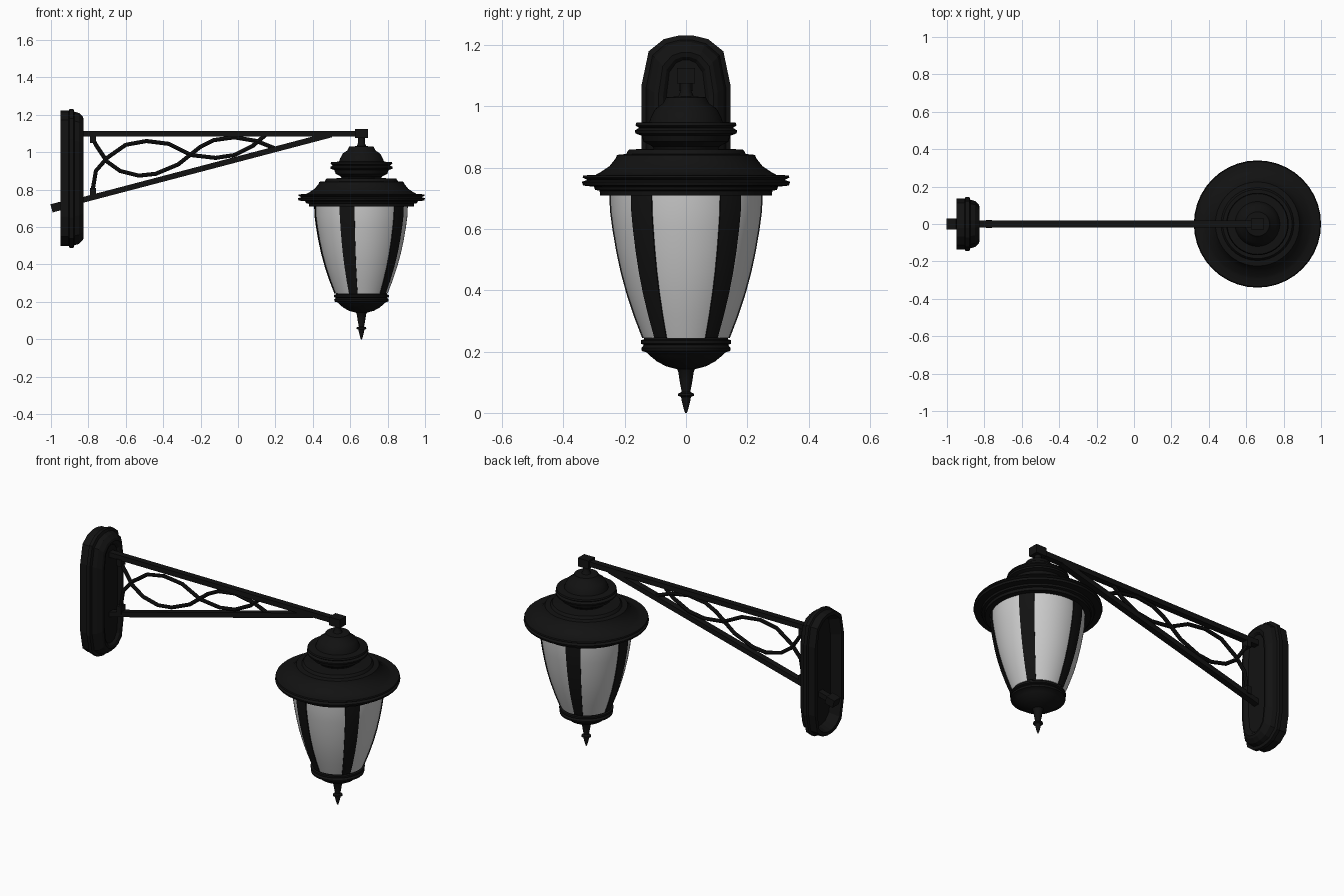
import bpy, bmesh
from math import sin, cos, pi, radians
from mathutils import Vector

if "Cube" in bpy.data.objects:
    bpy.data.objects.remove(bpy.data.objects["Cube"])

CX = 0.66  # lantern axis
black = bpy.data.materials.new("black_metal")
black.diffuse_color = (0.006, 0.006, 0.006, 1)
black.use_nodes = True
black.node_tree.nodes["Principled BSDF"].inputs["Base Color"].default_value = black.diffuse_color


def finish(name, bm, mat=black, smooth=None):
    bmesh.ops.recalc_face_normals(bm, faces=bm.faces)
    me = bpy.data.meshes.new(name)
    bm.to_mesh(me)
    bm.free()
    ob = bpy.data.objects.new(name, me)
    bpy.context.collection.objects.link(ob)
    if mat:
        me.materials.append(mat)
    if smooth:
        bpy.ops.object.select_all(action='DESELECT')
        ob.select_set(True)
        bpy.context.view_layer.objects.active = ob
        bpy.ops.object.shade_smooth_by_angle(angle=radians(smooth))
    return ob


def skin(bm, rings, cap=True):
    loops = [[bm.verts.new(p) for p in r] for r in rings]
    for a, b in zip(loops, loops[1:]):
        n = len(a)
        for i in range(n):
            bm.faces.new((a[i], a[(i + 1) % n], b[(i + 1) % n], b[i]))
    if cap:
        bm.faces.new(loops[0])
        bm.faces.new(loops[-1])


def lathe(name, profile, mat=black, n=40, cap=True):
    bm = bmesh.new()
    skin(bm, [[(CX + r * cos(2 * pi * i / n), r * sin(2 * pi * i / n), z)
               for i in range(n)] for r, z in profile], cap)
    return finish(name, bm, mat, 35)


def bar(name, a, b, w, h):
    a, b = Vector(a), Vector(b)
    side = Vector((0, w / 2, 0))
    up = (b - a).normalized().cross(Vector((0, -1, 0))) * h / 2
    bm = bmesh.new()
    skin(bm, [[p + side + up, p - side + up, p - side - up, p + side - up] for p in (a, b)])
    return finish(name, bm)


# Wall plate: faceted oval, stepped rim, recessed front and back
quarter = [(.145, .21), (.122, .32), (.072, .36), (.022, .372)]
outline = quarter + [(-y, z) for y, z in reversed(quarter)]
outline += [(-y, -z) for y, z in outline]
steps = [(-.89, .05), (-.95, .03), (-.95, .01), (-.905, .01), (-.90, 0), (-.88, 0),
         (-.875, .015), (-.85, .022), (-.83, .042), (-.825, .055), (-.83, .07), (-.842, .08)]
bm = bmesh.new()
skin(bm, [[(x, y * (.145 - d) / .145, .86 + z * (.372 - d) / .372) for y, z in outline]
          for x, d in steps])
finish("wall_plate", bm)

# Bracket arm, strut and clamps
bar("arm", (-.87, 0, 1.10), (.66, 0, 1.10), .036, .03)
bar("arm_end_block", (.625, 0, 1.10), (.695, 0, 1.10), .06, .05)
bar("strut", (-.99, 0, .703), (.50, 0, 1.095), .036, .03)
bar("strut_end", (-.997, 0, .70), (-.945, 0, .714), .06, .045)
bar("upper_clamp", (-.775, 0, 1.05), (-.775, 0, 1.09), .045, .03)
bar("lower_clamp", (-.775, 0, .765), (-.775, 0, .81), .045, .03)

# Interlaced scrolls between arm and strut
scrolls = {
    "scroll_falling": [(-.78, 1.08), (-.76, 1.04), (-.70, .95), (-.63, .90), (-.53, .875),
                       (-.44, .885), (-.32, .935), (-.20, 1.03), (-.13, 1.065), (-.02, 1.08),
                       (.10, 1.06), (.20, 1.02)],
    "scroll_rising": [(-.78, .78), (-.76, .90), (-.70, .97), (-.60, 1.04), (-.49, 1.06),
                      (-.37, 1.045), (-.25, .985), (-.12, .97), (-.02, .985), (.08, 1.035),
                      (.15, 1.095)],
}
for name, pts in scrolls.items():
    bm = bmesh.new()
    rings = []
    for i, (x, z) in enumerate(pts):
        p, q = pts[max(i - 1, 0)], pts[min(i + 1, len(pts) - 1)]
        t = Vector((q[0] - p[0], 0, q[1] - p[1])).normalized()
        nrm = t.cross(Vector((0, 1, 0)))
        rings.append([Vector((x, 0, z)) + .011 * (cos(k * pi / 4) * nrm +
                     sin(k * pi / 4) * Vector((0, 1, 0))) for k in range(8)])
    skin(bm, rings)
    finish(name, bm, black, 40)

# Lantern top: stem and cap, then the brimmed roof
lathe("cap", [(.018, 1.09), (.018, 1.05), (.025, 1.033), (.065, 1.03), (.075, 1.01), (.10, .993),
              (.115, .965), (.12, .95), (.162, .947), (.165, .938), (.153, .93), (.167, .922),
              (.165, .912), (.145, .905), (.138, .885), (.11, .87), (.10, .85)])
lathe("roof", [(.09, .862), (.185, .86), (.192, .852), (.195, .845), (.225, .842), (.23, .83),
               (.25, .805), (.28, .785), (.295, .777), (.335, .775), (.338, .768), (.322, .76),
               (.34, .754), (.336, .742), (.30, .738), (.297, .728), (.282, .725), (.28, .71),
               (.20, .708)])

# Glass bowl with five raised ribs
bowl = [(.248, .715), (.246, .66), (.238, .60), (.226, .53), (.211, .46), (.192, .39),
        (.167, .315), (.14, .245)]
lathe("glass_bowl", bowl, None, 60)
bm = bmesh.new()
for k in range(5):
    rings = []
    for r, z in bowl:
        angs = [radians(36 + 72 * k + d) for d in (-9.5, -4.75, 0, 4.75, 9.5)]
        rings.append([(CX + (r + o) * cos(a), (r + o) * sin(a), z)
                      for o, seq in ((.005, angs), (-.004, angs[::-1])) for a in seq])
    skin(bm, rings)
finish("bowl_ribs", bm, black, 35)

# Base ring, bottom dome and finial
lathe("base_and_finial", [(.125, .257), (.135, .253), (.137, .24), (.147, .237), (.147, .226),
      (.137, .222), (.146, .212), (.144, .202), (.128, .197), (.118, .187), (.095, .168),
      (.065, .152), (.03, .143), (.026, .138), (.02, .10), (.014, .068), (.025, .064),
      (.026, .056), (.016, .052), (.014, .04), (.008, .015), (.003, 0)])
